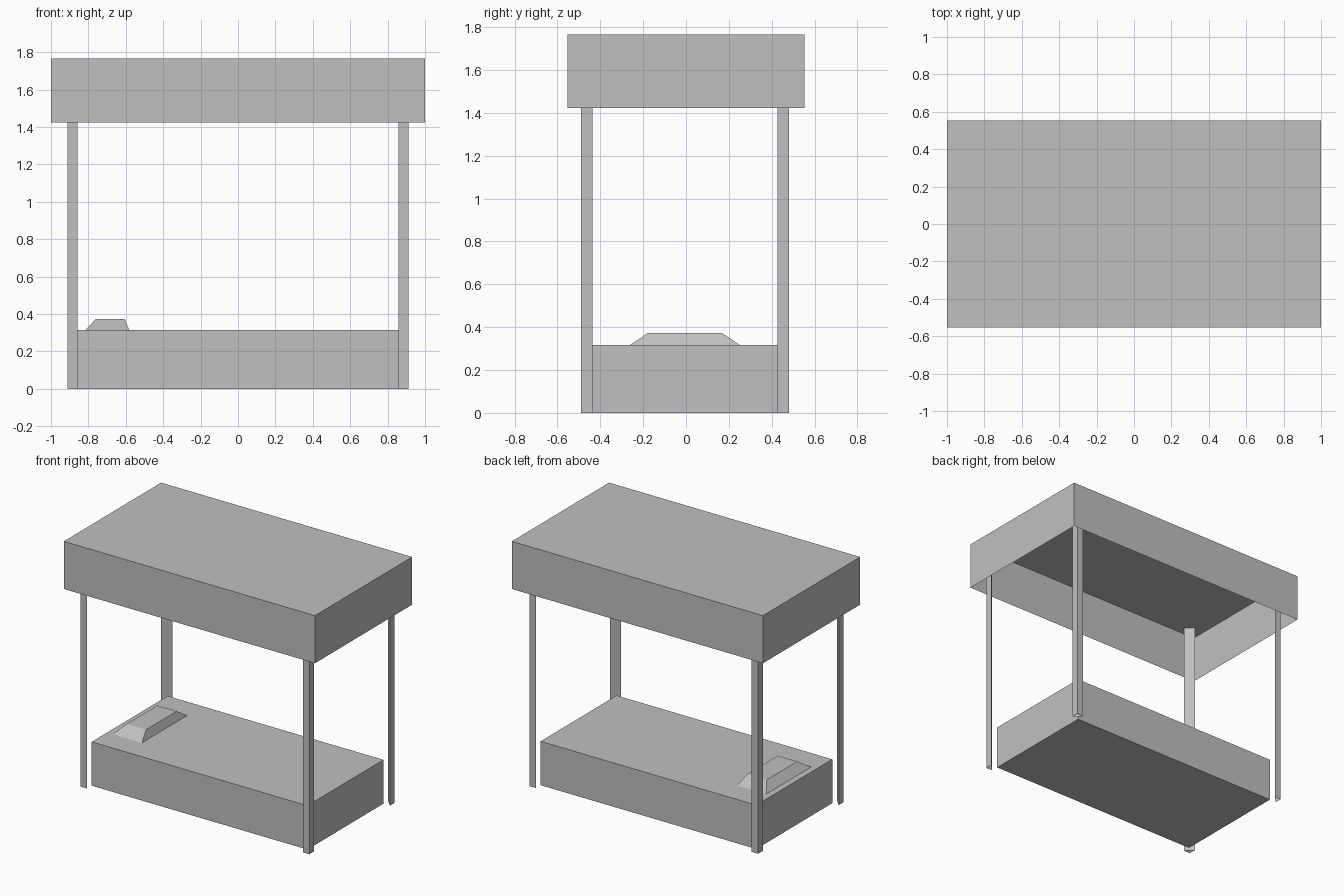
import bpy
import bmesh

cube = bpy.data.objects.get("Cube")
if cube:
    bpy.data.objects.remove(cube, do_unlink=True)

# Single flat colour
SHADE = (0.527, 0.527, 0.527, 1.0)
grey = bpy.data.materials.new("light_grey")
grey.use_nodes = True
grey.diffuse_color = SHADE
grey.node_tree.nodes["Principled BSDF"].inputs["Base Color"].default_value = SHADE


def loft(name, lower, upper, z0, z1, bottom=True, top=True):
    """Join two matching counter-clockwise outlines, with optional end caps."""
    bm = bmesh.new()
    low = [bm.verts.new((x, y, z0)) for x, y in lower]
    high = [bm.verts.new((x, y, z1)) for x, y in upper]
    count = len(low)
    for i in range(count):
        j = (i + 1) % count
        bm.faces.new((low[i], low[j], high[j], high[i]))
    if bottom:
        bm.faces.new(low[::-1])
    if top:
        bm.faces.new(high)
    mesh = bpy.data.meshes.new(name)
    bm.to_mesh(mesh)
    bm.free()
    mesh.materials.append(grey)
    obj = bpy.data.objects.new(name, mesh)
    bpy.context.collection.objects.link(obj)
    return obj


def rect(x0, x1, y0, y1):
    return [(x0, y0), (x1, y0), (x1, y1), (x0, y1)]


ROOF_TOP = 1.766
BED_TOP = 0.316
MID_Y = -0.005          # the bed sits slightly forward of the canopy
BED_X, BED_Y = 0.859, 0.432
POST_X, POST_Y = 0.911, 0.485

# Bed base
bed = rect(-BED_X, BED_X, MID_Y - BED_Y, MID_Y + BED_Y)
loft("bed_base", bed, bed, 0, BED_TOP)

# Pillow with sloping sides
loft("pillow",
     rect(-0.814, -0.582, -0.262, 0.252),
     rect(-0.761, -0.606, -0.178, 0.168),
     BED_TOP, 0.373, bottom=False)

# Canopy: a thin shell open underneath
canopy = rect(-1, 1, -0.553, 0.553)
loft("canopy", canopy, canopy, 1.423, ROOF_TOP, bottom=False)

# Triangular corner posts, reaching up to the canopy roof
for side, sx in (("right", -1), ("left", 1)):
    for end, sy in (("front", -1), ("back", 1)):
        tri = [(sx * POST_X, MID_Y + sy * POST_Y),
               (sx * BED_X, MID_Y + sy * POST_Y),
               (sx * POST_X, MID_Y + sy * BED_Y)]
        if sx * sy < 0:
            tri.reverse()
        loft(f"{end}_{side}_post", tri, tri, 0, ROOF_TOP - 0.002,
             bottom=False, top=False)
